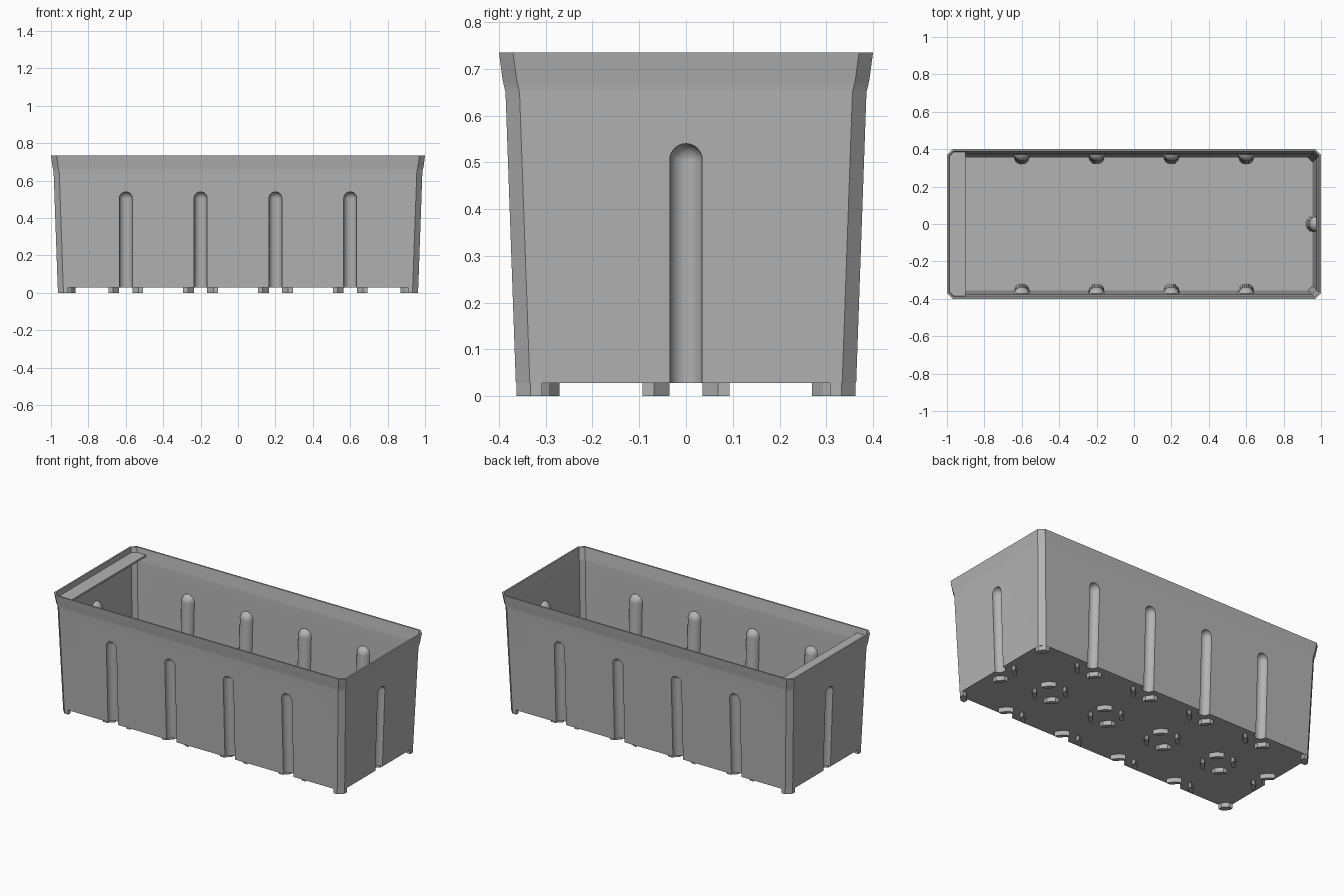
import bpy
import bmesh

cube = bpy.data.objects.get("Cube")
if cube:
    bpy.data.objects.remove(cube, do_unlink=True)

grey = bpy.data.materials.new("grey_plastic")
grey.use_nodes = True
grey.diffuse_color = (0.45, 0.45, 0.45, 1)
grey.node_tree.nodes["Principled BSDF"].inputs["Base Color"].default_value = (0.45, 0.45, 0.45, 1)

TOP, FLOOR, UNDER, WALL = 0.735, 0.04, 0.028, 0.01
LEAN = 0.0354                       # outward lean of the walls per unit height
BASE_X, BASE_Y = 0.963, 0.363       # half sizes at z = 0
BAYS = (-0.6, -0.2, 0.2, 0.6)


def make_object(name, bm):
    bmesh.ops.recalc_face_normals(bm, faces=bm.faces)
    mesh = bpy.data.meshes.new(name)
    bm.to_mesh(mesh)
    bm.free()
    obj = bpy.data.objects.new(name, mesh)
    bpy.context.collection.objects.link(obj)
    return obj


def tub(name, levels, inset, chamfer):
    """Loft chamfered rectangles through (height, inset from rim) levels."""
    bm = bmesh.new()
    loops = []
    for z, d in levels:
        x, y, c = 1 - d - inset, 0.4 - d - inset, chamfer
        pts = [(x, y - c), (x - c, y), (c - x, y), (-x, y - c),
               (-x, c - y), (c - x, -y), (x - c, -y), (x, c - y)]
        loops.append([bm.verts.new((px, py, z)) for px, py in pts])
    for a, b in zip(loops, loops[1:]):
        for i in range(8):
            j = (i + 1) % 8
            bm.faces.new((a[i], a[j], b[j], b[i]))
    bm.faces.new(loops[0])
    bm.faces.new(loops[-1])
    return make_object(name, bm)


def add_rib(bm, radius, x, y, nx, ny):
    """Round-topped post leaning with the wall whose outward normal is (nx, ny)."""
    part = bmesh.new()
    bmesh.ops.create_uvsphere(part, u_segments=24, v_segments=12, radius=radius)
    bmesh.ops.delete(part, geom=[v for v in part.verts if v.co.z < -0.001], context='VERTS')
    rim = [e for e in part.edges if e.is_boundary]
    new = bmesh.ops.extrude_edge_only(part, edges=rim)["geom"]
    for v in new:
        if isinstance(v, bmesh.types.BMVert):
            v.co.z = -0.525
    bmesh.ops.holes_fill(part, edges=[e for e in part.edges if e.is_boundary], sides=0)
    for v in part.verts:
        v.co.z += 0.505
        shift = LEAN * v.co.z - 0.002
        v.co.x += x + nx * shift
        v.co.y += y + ny * shift
    bmesh.ops.recalc_face_normals(part, faces=part.faces)
    temp = bpy.data.meshes.new("rib_part")
    part.to_mesh(temp)
    part.free()
    bm.from_mesh(temp)
    bpy.data.meshes.remove(temp)


def ribs(name, radius):
    bm = bmesh.new()
    for s in (-1, 1):
        for x in BAYS:
            add_rib(bm, radius, x, s * BASE_Y, 0, s)
        add_rib(bm, radius, s * BASE_X, 0, s, 0)
    return make_object(name, bm)


def subtract(obj, cutter):
    mod = obj.modifiers.new("cut", 'BOOLEAN')
    mod.operation = 'DIFFERENCE'
    mod.solver = 'EXACT'
    mod.object = cutter
    bpy.context.view_layer.objects.active = obj
    bpy.ops.object.modifier_apply(modifier=mod.name)
    bpy.data.objects.remove(cutter, do_unlink=True)


def finish(obj):
    obj.data.materials.clear()
    obj.data.materials.append(grey)
    for p in obj.data.polygons:
        p.material_index = 0
    bpy.ops.object.select_all(action='DESELECT')
    obj.select_set(True)
    bpy.context.view_layer.objects.active = obj


def prism(bm, pts, z0, z1):
    low = [bm.verts.new((x, y, z0)) for x, y in pts]
    high = [bm.verts.new((x, y, z1)) for x, y in pts]
    bm.faces.new(low)
    bm.faces.new(high)
    for i in range(len(pts)):
        j = (i + 1) % len(pts)
        bm.faces.new((low[i], low[j], high[j], high[i]))


# Planter body: leaning walls with a flared rim, hollowed, ribs pressed inward
flare = [(0.65, 0.014), (0.675, 0.008)]
body = tub("planter_body", [(UNDER, 0.036)] + flare + [(TOP, 0)], 0, 0.03)
cavity = tub("cavity_cutter", [(FLOOR, 0.0356)] + flare + [(TOP, 0), (0.76, 0)], WALL, 0.024)
subtract(cavity, ribs("rib_cutter", 0.043))
subtract(body, cavity)
subtract(body, ribs("groove_cutter", 0.035))
finish(body)
bpy.ops.object.shade_smooth_by_angle(angle=0.5)
weighted = body.modifiers.new("even_shading", 'WEIGHTED_NORMAL')
weighted.keep_sharp = True

# Feet: rings of four diagonal blocks, half rings at the ribs, corner blocks
bm = bmesh.new()
RING = [(0.093, 0.035), (0.07, 0.07), (0.035, 0.093), (0.035, 0.068), (0.068, 0.035)]
CORNER = [(0, 0.055), (0, 0.03), (0.03, 0), (0.055, 0), (0.055, 0.025), (0.025, 0.055)]


def ring_foot(cx, cy, sx, sy):
    prism(bm, [(cx + sx * x, cy + sy * y) for x, y in RING], 0, 0.034)


for sx in (-1, 1):
    for sy in (-1, 1):
        for x in BAYS:
            ring_foot(x, 0, sx, sy)
            ring_foot(x, sy * BASE_Y, sx, -sy)
        ring_foot(sx * BASE_X, 0, -sx, sy)
        prism(bm, [(sx * (BASE_X - x), sy * (BASE_Y - y)) for x, y in CORNER], 0, 0.034)
finish(make_object("feet", bm))

# Ledge: thin shelf just below the rim at one end
bm = bmesh.new()
prism(bm, [(-0.9, -0.39), (-0.9, 0.39), (-0.96, 0.39), (-0.99, 0.36),
           (-0.99, -0.36), (-0.96, -0.39)], 0.692, 0.704)
finish(make_object("end_ledge", bm))
